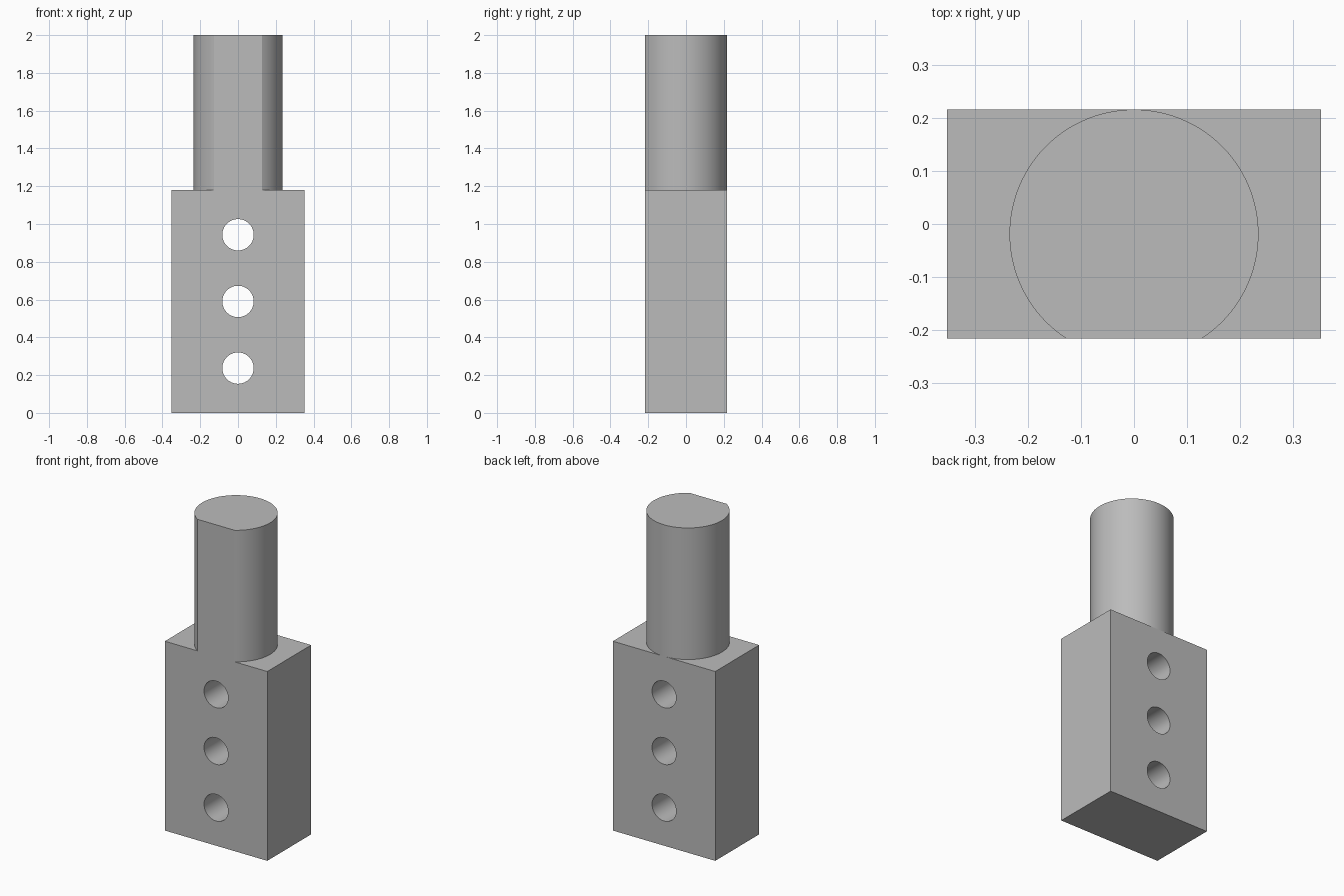
import bpy
import bmesh
from math import asin, cos, pi, sin
from mathutils import Matrix, Vector

WIDTH, DEPTH, BLOCK_TOP, TOTAL = 0.706, 0.432, 1.18, 2.0
SHAFT_R, HOLE_R = 0.235, 0.083
HOLE_HEIGHTS = (0.237, 0.59, 0.943)

default_cube = bpy.data.objects.get("Cube")
if default_cube:
    bpy.data.objects.remove(default_cube, do_unlink=True)

# Plain grey metal
grey = bpy.data.materials.new("grey metal")
grey.use_nodes = True
colour = (0.5, 0.5, 0.5, 1)
grey.diffuse_color = colour
grey.node_tree.nodes["Principled BSDF"].inputs["Base Color"].default_value = colour


def add_object(name, bm):
    bmesh.ops.recalc_face_normals(bm, faces=bm.faces)
    mesh = bpy.data.meshes.new(name)
    bm.to_mesh(mesh)
    bm.free()
    mesh.materials.append(grey)
    obj = bpy.data.objects.new(name, mesh)
    bpy.context.collection.objects.link(obj)
    return obj


def activate(obj):
    bpy.ops.object.select_all(action="DESELECT")
    obj.select_set(True)
    bpy.context.view_layer.objects.active = obj


# Rectangular block
bm = bmesh.new()
size = Matrix.Diagonal((WIDTH, DEPTH, BLOCK_TOP, 1))
bmesh.ops.create_cube(bm, size=1, matrix=Matrix.Translation((0, 0, BLOCK_TOP / 2)) @ size)
block = add_object("block", bm)

# Three through holes, front to back
bm = bmesh.new()
for z in HOLE_HEIGHTS:
    bmesh.ops.create_cone(bm, cap_ends=True, segments=64, radius1=HOLE_R, radius2=HOLE_R,
                          depth=DEPTH * 2,
                          matrix=Matrix.Translation((0, 0, z)) @ Matrix.Rotation(pi / 2, 4, "X"))
cutter = add_object("hole_cutter", bm)
cutter.hide_render = True
holes = block.modifiers.new("holes", "BOOLEAN")
holes.operation = "DIFFERENCE"
holes.solver = "EXACT"
holes.object = cutter
activate(block)
bpy.ops.object.modifier_apply(modifier=holes.name)
bpy.data.objects.remove(cutter, do_unlink=True)

# Round shaft, touching the back plane and cut flat in the front plane
centre_y = DEPTH / 2 - SHAFT_R
start = -asin((DEPTH / 2 + centre_y) / SHAFT_R)
sweep = pi - 2 * start
steps = 96
bm = bmesh.new()
outline = []
for i in range(steps + 1):
    a = start + sweep * i / steps
    outline.append(bm.verts.new((SHAFT_R * cos(a), centre_y + SHAFT_R * sin(a), BLOCK_TOP)))
base = bm.faces.new(outline)
top = bmesh.ops.extrude_face_region(bm, geom=[base])
bmesh.ops.translate(bm, vec=Vector((0, 0, TOTAL - BLOCK_TOP)),
                    verts=[v for v in top["geom"] if isinstance(v, bmesh.types.BMVert)])
shaft = add_object("shaft", bm)

# Smooth the round walls, keep the edges crisp
for obj in (block, shaft):
    activate(obj)
    bpy.ops.object.shade_smooth_by_angle(angle=pi / 6)
